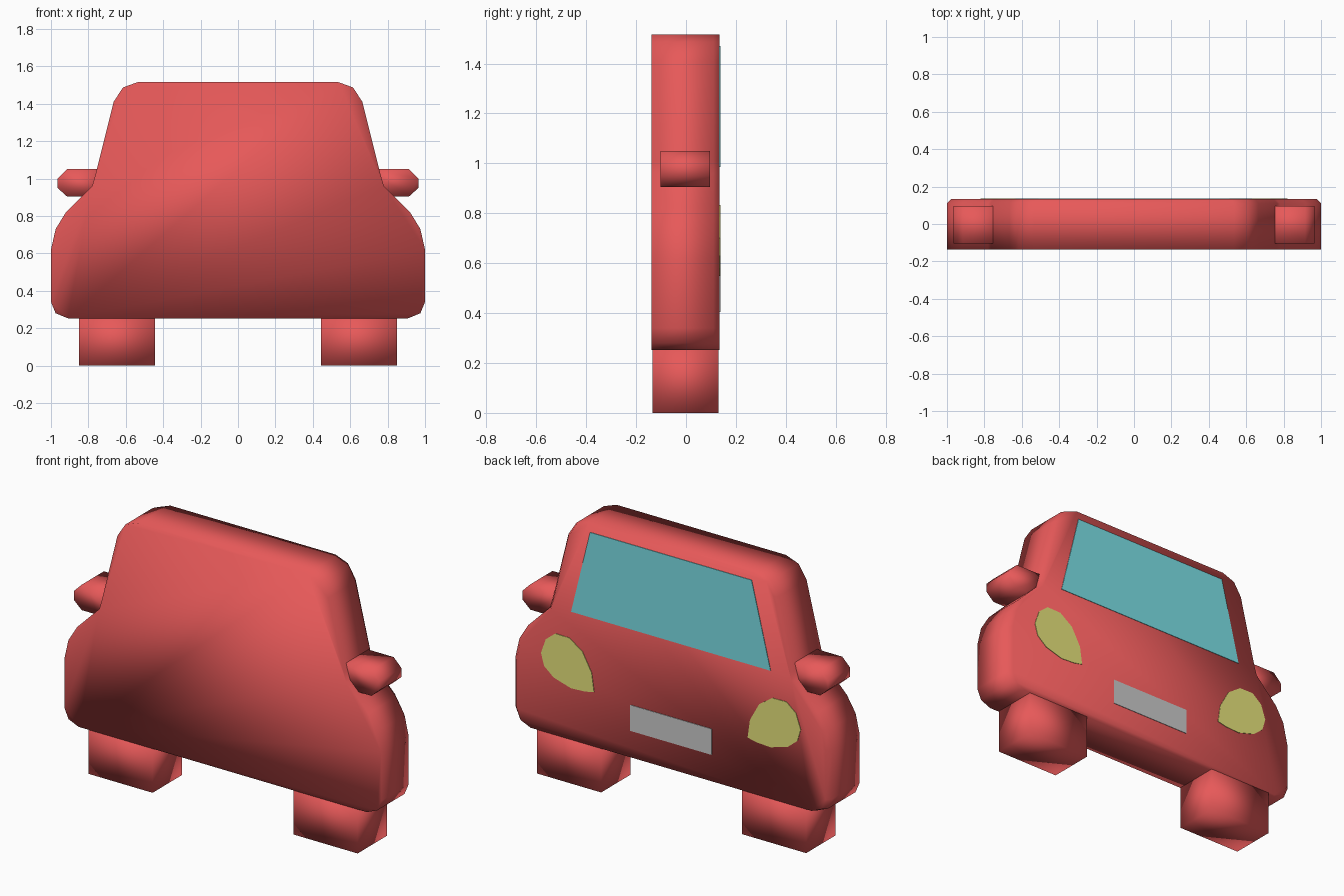
import bpy, bmesh

if "Cube" in bpy.data.objects:
    bpy.data.objects.remove(bpy.data.objects["Cube"])

BACK = 0.1375


def material(name, rgb):
    m = bpy.data.materials.new(name)
    m.diffuse_color = (*rgb, 1)
    m.use_nodes = True
    m.node_tree.nodes["Principled BSDF"].inputs["Base Color"].default_value = m.diffuse_color
    return m


red = material("red_paint", (0.8, 0.1, 0.1))
teal = material("teal_glass", (0.2, 0.75, 0.8))
yellow = material("yellow_lamp", (0.8, 0.78, 0.2))


def plate(name, outline, y0, y1, mat=None, smooth=False, taper=None):
    """Extrude an (x, z) outline from y0 to y1, with an optional tapered end (y, x scale)."""
    bm = bmesh.new()
    face = bm.faces.new([bm.verts.new((x, y0, z)) for x, z in outline])
    stages = [(y1, 1.0)] + ([taper] if taper else [])
    y = y0
    cap = face
    for i, (target, scale) in enumerate(stages):
        if i == 0:
            res = bmesh.ops.extrude_face_region(bm, geom=[cap], use_keep_orig=True)
        else:
            res = bmesh.ops.extrude_face_region(bm, geom=[cap])
        cap = next(g for g in res["geom"] if isinstance(g, bmesh.types.BMFace))
        for v in cap.verts:
            v.co.y = target
            v.co.x *= scale
    bmesh.ops.recalc_face_normals(bm, faces=bm.faces)
    for f in bm.faces:
        f.smooth = smooth
    me = bpy.data.meshes.new(name)
    bm.to_mesh(me)
    bm.free()
    if mat:
        me.materials.append(mat)
    ob = bpy.data.objects.new(name, me)
    bpy.context.collection.objects.link(ob)
    return ob


def flip(outline):
    return [(-x, z) for x, z in reversed(outline)]


def pair(name, outline, *args, **kw):
    plate("left_" + name, outline, *args, **kw)
    plate("right_" + name, flip(outline), *args, **kw)


# Car silhouette body, slightly tapered at the detailed side
half = [(0.91, 0.253), (0.975, 0.28), (1.0, 0.34), (1.0, 0.62), (0.975, 0.73),
        (0.92, 0.82), (0.78, 0.96), (0.765, 1.01), (0.665, 1.41),
        (0.615, 1.487), (0.535, 1.516)]
plate("body", half + flip(half), -BACK, 0.11, red, True, (BACK - 0.003, 0.975))

# Wheel blocks
pair("wheel", [(0.445, 0), (0.85, 0), (0.85, 0.27), (0.445, 0.27)],
     -0.135, 0.13, red, True)

# Side mirrors
pair("mirror", [(0.70, 0.905), (0.915, 0.905), (0.965, 0.95), (0.965, 1.0),
                (0.915, 1.05), (0.70, 1.05)], -0.103, 0.097, red, True)

# Windscreen
glass = [(0.63, 0.985), (0.51, 1.47)]
plate("windscreen", glass + flip(glass), 0.12, BACK, teal)

# Headlights
lamp = [(0.485, 0.565), (0.50, 0.67), (0.558, 0.775), (0.64, 0.832),
        (0.73, 0.834), (0.79, 0.785), (0.82, 0.70), (0.80, 0.63),
        (0.74, 0.58), (0.63, 0.548), (0.54, 0.553)]
pair("headlight", lamp, 0.12, BACK, yellow)

# Blank number plate
panel = [(0.257, 0.405), (0.257, 0.553)]
plate("blank_plate", panel + flip(panel), 0.12, BACK)
